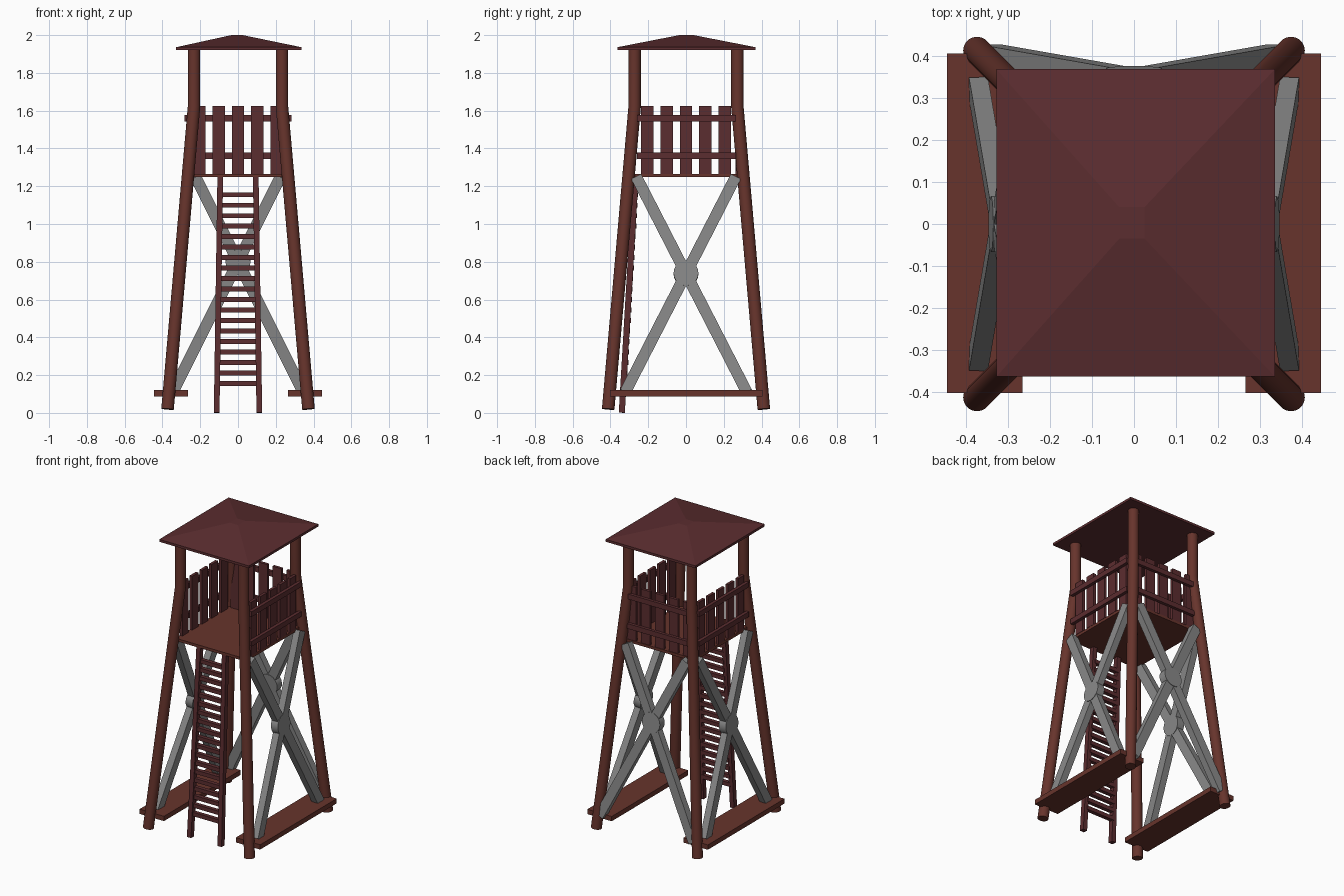
import bpy, bmesh, math
from mathutils import Vector, Matrix

if "Cube" in bpy.data.objects:
    bpy.data.objects.remove(bpy.data.objects["Cube"])


def material(name, rgb):
    m = bpy.data.materials.new(name)
    m.diffuse_color = (*rgb, 1)
    m.use_nodes = True
    m.node_tree.nodes["Principled BSDF"].inputs["Base Color"].default_value = m.diffuse_color
    return m


TIMBER = material("timber", (0.135, 0.034, 0.025))
DARK = material("dark_timber", (0.105, 0.026, 0.029))
GREY = material("weathered_grey", (0.25, 0.25, 0.25))


def finish(name, bm, mat=None, smooth=False):
    bmesh.ops.recalc_face_normals(bm, faces=bm.faces[:])
    me = bpy.data.meshes.new(name)
    bm.to_mesh(me)
    bm.free()
    ob = bpy.data.objects.new(name, me)
    bpy.context.collection.objects.link(ob)
    if mat:
        me.materials.append(mat)
    if smooth:
        bpy.context.view_layer.objects.active = ob
        ob.select_set(True)
        bpy.ops.object.shade_smooth_by_angle(angle=math.radians(40))
        ob.select_set(False)
    return ob


def box(bm, x0, x1, y0, y1, z0, z1):
    m = Matrix.Translation(((x0 + x1) / 2, (y0 + y1) / 2, (z0 + z1) / 2))
    bmesh.ops.create_cube(bm, size=1, matrix=m @ Matrix.Diagonal((x1 - x0, y1 - y0, z1 - z0, 1)))


def frame(axis, normal, centre):
    z = axis.normalized()
    x = (normal - z * normal.dot(z)).normalized()
    y = z.cross(x)
    m = Matrix((x, y, z)).transposed().to_4x4()
    m.translation = centre
    return m


def beam(bm, p, q, width, thick, normal):
    p, q = Vector(p), Vector(q)
    m = frame(q - p, Vector(normal), (p + q) / 2)
    bmesh.ops.create_cube(bm, size=1, matrix=m @ Matrix.Diagonal((thick, width, (q - p).length, 1)))


# Legs: leaning below the railing, upright above it
R = 0.033
LEAN = 0.0875


def leg_at(z):
    return 0.233 + LEAN * (1.62 - z), 0.272 + LEAN * (1.62 - z)


for sx in (-1, 1):
    for sy in (-1, 1):
        bm = bmesh.new()
        rings = []
        for z in (0.02, 1.62, 1.925):
            cx, cy = leg_at(min(z, 1.62))
            c = Vector((sx * cx, sy * cy, z))
            tilt = LEAN if z < 1 else 0
            ring = []
            for i in range(20):
                a = math.tau * i / 20
                dx, dy = R * math.cos(a), R * math.sin(a)
                ring.append(bm.verts.new(c + Vector((dx, dy, tilt * (sx * dx + sy * dy)))))
            rings.append(ring)
        for a, b in zip(rings, rings[1:]):
            for i in range(20):
                j = (i + 1) % 20
                bm.faces.new((a[i], a[j], b[j], b[i]))
        bm.faces.new(rings[0])
        bm.faces.new(rings[-1])
        finish(f"leg_{'right' if sx > 0 else 'left'}_{'back' if sy > 0 else 'front'}", bm, TIMBER, True)

# Foot boards
for s, side in ((-1, "left"), (1, "right")):
    bm = bmesh.new()
    box(bm, min(s * .265, s * .445), max(s * .265, s * .445), -.402, .405, .088, .12)
    finish("foot_board_" + side, bm, TIMBER)

# Platform
bm = bmesh.new()
box(bm, -.26, .26, -.287, .285, 1.248, 1.266)
finish("platform", bm, TIMBER)

# Crossed braces with round joint plates on both sides and the back
T = 0.045


def brace(name, low, high, place, normal):
    bm = bmesh.new()
    z0, z1 = 0.11, 1.25
    for s in (-1, 1):
        beam(bm, place(-s * low, z0), place(s * high, z1), 0.06, T, normal)
    zc = z0 + (z1 - z0) * low / (low + high)
    n = Vector(normal)
    up = Vector(place(0, 1)) - Vector(place(0, 0))
    axis = n - up * n.dot(up) / up.length_squared
    m = frame(axis, Vector((0, 0, 1)), Vector(place(0, zc)))
    bmesh.ops.create_cone(bm, cap_ends=True, segments=20, radius1=.066, radius2=.066, depth=T + .006, matrix=m)
    finish(name, bm, GREY, True)


for s, side in ((-1, "left"), (1, "right")):
    brace("brace_" + side, .322, .263,
          lambda t, z, s=s: (s * (leg_at(z)[0] + R - T / 2 - .006), t, z), (s, 0, 0))
brace("brace_back", .345, .225, lambda t, z: (t, leg_at(z)[1] + R - T / 2 - .01, z), (0, 1, 0))

# Railings: five slats and two outer rails on three sides
for s, side in ((-1, "left"), (1, "right")):
    slats, rails = bmesh.new(), bmesh.new()
    for i in range(-2, 3):
        y = i * .103
        box(slats, *sorted((s * .243, s * .262)), y - .033, y + .033, 1.266, 1.625)
    for z in (1.362, 1.56):
        box(rails, *sorted((s * .262, s * .283)), -.26, .265, z - .017, z + .017)
    finish("railing_slats_" + side, slats, DARK)
    finish("railing_rails_" + side, rails, DARK)
slats, rails = bmesh.new(), bmesh.new()
for i in range(-2, 3):
    x = i * .103
    box(slats, x - .033, x + .033, .262, .281, 1.266, 1.625)
for z in (1.362, 1.56):
    box(rails, -.235, .235, .281, .301, z - .017, z + .017)
finish("railing_slats_back", slats, DARK)
finish("railing_rails_back", rails, DARK)

# Ladder
stiles, rungs = bmesh.new(), bmesh.new()


def ladder_y(z):
    return -.34 + z * .073 / 1.25


for s in (-1, 1):
    beam(stiles, (s * .113, ladder_y(.001), .001), (s * .094, ladder_y(1.25), 1.25), .03, .032, (0, -1, 0))
for i in range(19):
    z = .155 + i / 18
    y = ladder_y(z) + .006
    w = .108 - z * .014
    box(rungs, -w, w, y - .013, y + .013, z - .013, z + .013)
finish("ladder_stiles", stiles, DARK)
finish("ladder_rungs", rungs, DARK)

# Roof: thin eaves slab rising to a small flat top
bm = bmesh.new()
levels = []
for x0, x1, y0, y1, z in ((-.327, .335, -.363, .368, 1.92),
                          (-.327, .335, -.363, .368, 1.936),
                          (-.035, .025, -.035, .04, 2.0)):
    levels.append([bm.verts.new((x, y, z)) for x, y in ((x0, y0), (x1, y0), (x1, y1), (x0, y1))])
for a, b in zip(levels, levels[1:]):
    for i in range(4):
        j = (i + 1) % 4
        bm.faces.new((a[i], a[j], b[j], b[i]))
bm.faces.new(levels[0])
bm.faces.new(levels[-1])
finish("roof", bm, DARK)
